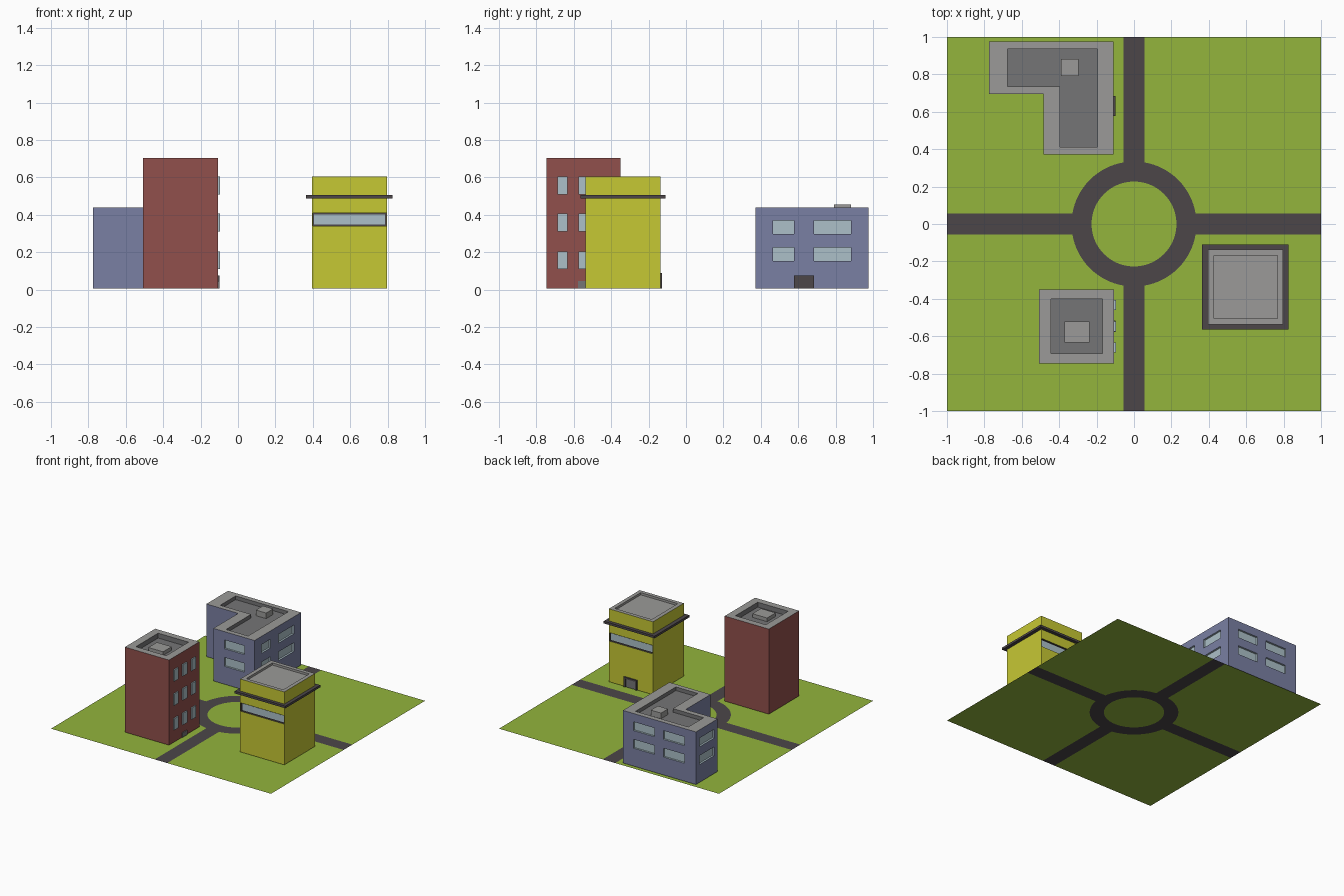
import bpy, bmesh, math

if "Cube" in bpy.data.objects:
    bpy.data.objects.remove(bpy.data.objects["Cube"])

def srgb(r, g, b):
    f = lambda c: (c / 255 / 12.92) if c < 11 else ((c / 255 + 0.055) / 1.055) ** 2.4
    return (f(r), f(g), f(b), 1)

def mat(name, *rgb):
    m = bpy.data.materials.new(name)
    m.diffuse_color = srgb(*rgb)
    m.use_nodes = True
    m.node_tree.nodes["Principled BSDF"].inputs["Base Color"].default_value = m.diffuse_color
    return m

GRASS = mat("grass green", 147, 181, 60)
ASPHALT = mat("dark asphalt", 76, 70, 73)
RED = mat("brick red", 145, 80, 76)
BLUE = mat("dusty blue", 122, 128, 163)
YELLOW = mat("mustard yellow", 198, 200, 52)
LIGHT = mat("light roof grey", 155, 154, 152)
MID = mat("mid roof grey", 117, 117, 118)
GLASS = mat("pale glass", 172, 192, 200)
BASE = 0.006

def make(name, bm, mats):
    me = bpy.data.meshes.new(name)
    bm.to_mesh(me)
    bm.free()
    for m in mats:
        me.materials.append(m)
    ob = bpy.data.objects.new(name, me)
    bpy.context.collection.objects.link(ob)
    return ob

def boxes(name, spans, mats, index=0):
    """Several boxes in one mesh, each given as (x0, x1, y0, y1, z0, z1)."""
    bm = bmesh.new()
    for x0, x1, y0, y1, z0, z1 in spans:
        vs = bmesh.ops.create_cube(bm, size=1)["verts"]
        for v in vs:
            v.co = (x1 if v.co.x > 0 else x0, y1 if v.co.y > 0 else y0, z1 if v.co.z > 0 else z0)
    for f in bm.faces:
        f.material_index = index
    return make(name, bm, mats)

def rect(x0, x1, y0, y1):
    return [(x0, y0), (x1, y0), (x1, y1), (x0, y1)]

def building(name, outer, inner, top, depth, wall, floor):
    """Walls, flat parapet and sunken roof from an outer and an inner outline."""
    bm = bmesh.new()
    rings = [[bm.verts.new((x, y, z)) for x, y in loop] for loop, z in
             ((outer, BASE), (outer, top), (inner, top), (inner, top - depth))]
    n = len(outer)
    for k, idx in enumerate((0, 1, 2)):
        for i in range(n):
            j = (i + 1) % n
            f = bm.faces.new((rings[k][i], rings[k][j], rings[k + 1][j], rings[k + 1][i]))
            f.material_index = idx
    bm.faces.new(rings[3]).material_index = 2
    bm.faces.new(rings[0][::-1])
    bmesh.ops.recalc_face_normals(bm, faces=bm.faces)
    return make(name, bm, [wall, LIGHT, floor, GLASS, ASPHALT])

def cut(ob, spans, index):
    """Cut recesses whose faces take the building's material slot `index`."""
    cutter = boxes(ob.name + "_cutter", spans, list(ob.data.materials), index)
    cutter.hide_render = True
    mod = ob.modifiers.new("recesses", 'BOOLEAN')
    mod.operation, mod.solver, mod.object = 'DIFFERENCE', 'EXACT', cutter
    bpy.context.view_layer.update()
    dg = bpy.context.evaluated_depsgraph_get()
    me = bpy.data.meshes.new_from_object(ob.evaluated_get(dg))
    ob.modifiers.clear()
    ob.data = me
    bpy.data.objects.remove(cutter)

# Flat lawn and roads: roundabout with four arms
W, R, RI = 0.057, 0.334, 0.227
a = math.asin(W / R)
lawn, road = bmesh.new(), bmesh.new()

def face(bm, pts, turn):
    c, s = math.cos(turn), math.sin(turn)
    bm.faces.new([bm.verts.new((x * c - y * s, x * s + y * c, 0)) for x, y in pts])

def arc(r, a0, a1, n):
    return [(r * math.cos(a0 + (a1 - a0) * i / n), r * math.sin(a0 + (a1 - a0) * i / n)) for i in range(n + 1)]

for q in range(4):
    t = q * math.pi / 2
    face(lawn, [(W, 1)] + arc(R, math.pi / 2 - a, a, 16) + [(1, W), (1, 1)], t)
    face(road, [(1, -W), (1, W)] + arc(R, a, -a, 4), t)
    for a0, a1, n in ((-a, a, 4), (a, math.pi / 2 - a, 16)):
        o, i = arc(R, a0, a1, n), arc(RI, a0, a1, n)
        for k in range(n):
            face(road, [i[k], o[k], o[k + 1], i[k + 1]], t)
face(lawn, arc(RI, 0, 2 * math.pi, 80)[:-1], 0)
for bm in (lawn, road):
    bmesh.ops.remove_doubles(bm, verts=bm.verts, dist=1e-5)
make("lawn", lawn, [GRASS])
make("roads", road, [ASPHALT])

# Red tower
building("red_tower", rect(-0.507, -0.106, -0.745, -0.351),
         rect(-0.444, -0.168, -0.692, -0.402), 0.705, 0.04, RED, MID)
boxes("red_roof_unit", [(-0.372, -0.238, -0.633, -0.521, 0.66, 0.695)], [LIGHT])
boxes("red_windows", [(-0.11, -0.096, y, y + 0.054, z, z + 0.095)
                      for y in (-0.687, -0.574, -0.461) for z in (0.11, 0.312, 0.51)], [GLASS])
boxes("red_door", [(-0.11, -0.1, -0.578, -0.516, BASE, 0.045)], [MID])

# Blue L-shaped block
blue = building("blue_block",
                [(-0.774, 0.694), (-0.484, 0.694), (-0.484, 0.372), (-0.11, 0.372), (-0.11, 0.976), (-0.774, 0.976)],
                [(-0.676, 0.736), (-0.396, 0.736), (-0.396, 0.411), (-0.196, 0.411), (-0.196, 0.935), (-0.676, 0.935)],
                0.438, 0.03, BLUE, MID)
holes, D = [], 0.015
for z0, z1 in ((0.153, 0.226), (0.298, 0.37)):
    for y0, y1 in ((0.465, 0.578), (0.684, 0.882)):
        holes.append((-0.11 - D, -0.08, y0, y1, z0, z1))
    for x0, x1 in ((-0.395, -0.207), (-0.672, -0.478)):
        holes.append((x0, x1, 0.976 - D, 1.0, z0, z1))
    holes.append((-0.385, -0.203, 0.35, 0.372 + D, z0, z1))
    holes.append((-0.8, -0.774 + D, 0.74, 0.932, z0, z1))
cut(blue, holes, 3)
boxes("blue_roof_unit", [(-0.39, -0.297, 0.79, 0.881, 0.405, 0.454)], [LIGHT])
boxes("blue_door", [(-0.115, -0.1, 0.578, 0.684, BASE, 0.076)], [ASPHALT])

# Yellow tower: framed strip windows front and back, ledge and door
X0, X1, Y0, Y1 = 0.396, 0.797, -0.537, -0.137
yellow = building("yellow_tower", rect(X0, X1, Y0, Y1),
                  rect(X0 + 0.033, X1 - 0.031, Y0 + 0.031, Y1 - 0.031), 0.605, 0.018, YELLOW, LIGHT)
cut(yellow, [(0.4, 0.793, Y0 - 0.02, Y0 + 0.016, 0.341, 0.41),
             (0.4, 0.793, Y1 - 0.016, Y1 + 0.02, 0.341, 0.41)], 4)
boxes("yellow_window_glass", [(0.407, 0.786, Y0 + 0.011, Y0 + 0.018, 0.348, 0.403),
                              (0.407, 0.786, Y1 - 0.018, Y1 - 0.011, 0.348, 0.403)], [GLASS])
boxes("yellow_ledge", [(0.364, 0.825, -0.563, Y0, 0.488, 0.506), (0.364, 0.825, Y1, -0.11, 0.488, 0.506),
                       (0.364, X0, Y0, Y1, 0.488, 0.506), (X1, 0.825, Y0, Y1, 0.488, 0.506)], [ASPHALT])
boxes("yellow_door_frame", [(0.537, 0.553, Y1, -0.127, BASE, 0.088), (0.64, 0.656, Y1, -0.127, BASE, 0.088),
                            (0.553, 0.64, Y1, -0.127, 0.074, 0.088)], [ASPHALT])
boxes("yellow_door", [(0.553, 0.64, Y1 - 0.004, Y1 + 0.003, BASE, 0.074)], [MID])
